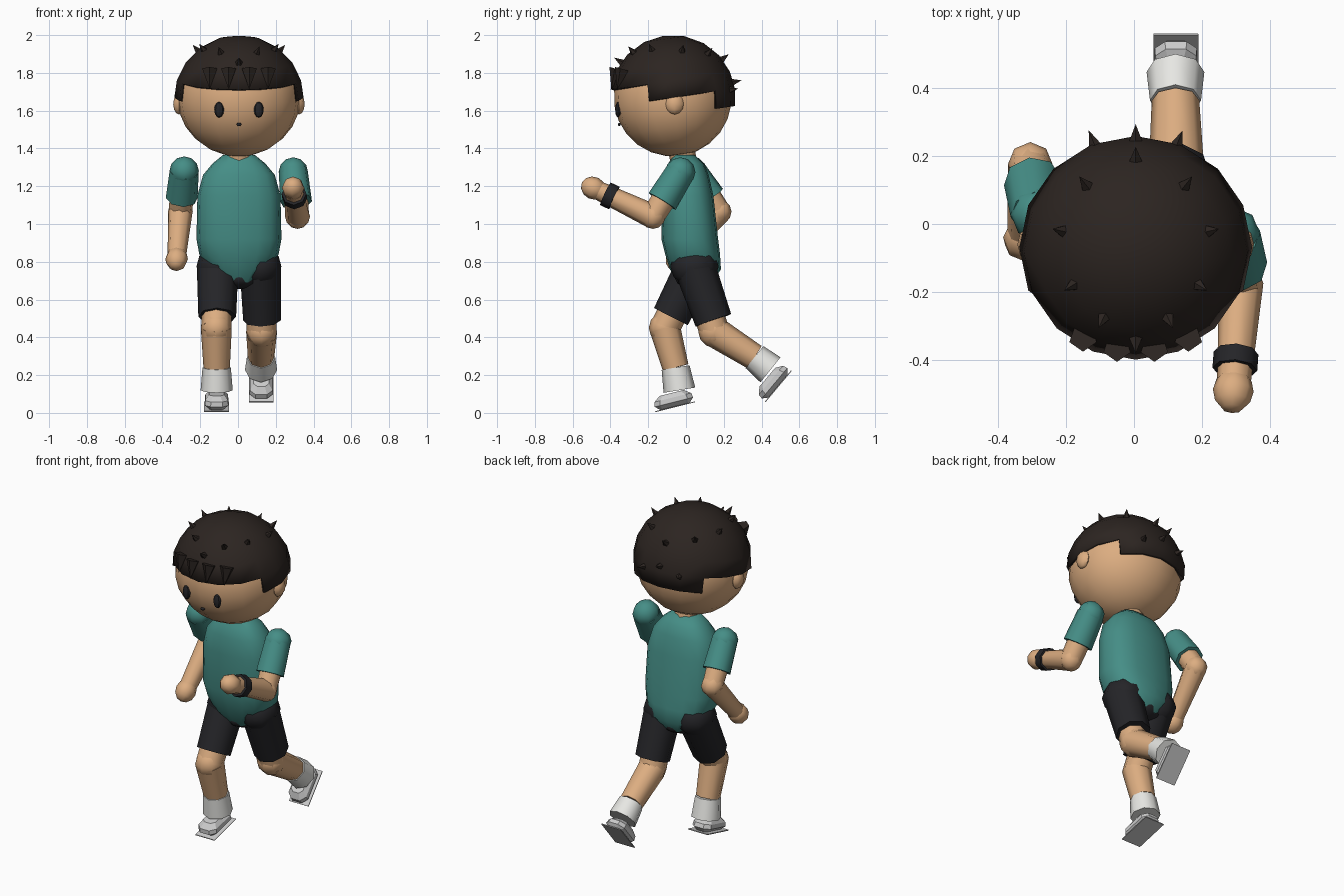
import bpy, bmesh
from math import sin, cos, pi, radians, copysign
from mathutils import Vector, Matrix

if "Cube" in bpy.data.objects:
    bpy.data.objects.remove(bpy.data.objects["Cube"])


def mat(name, c):
    m = bpy.data.materials.new(name)
    m.diffuse_color = (*c, 1)
    m.use_nodes = True
    m.node_tree.nodes["Principled BSDF"].inputs["Base Color"].default_value = m.diffuse_color
    return m


SKIN = mat("skin", (0.72, 0.42, 0.22))
TEAL = mat("teal_cloth", (0.06, 0.27, 0.24))
DARK = mat("dark_cloth", (0.018, 0.018, 0.021))
HAIR = mat("hair_brown", (0.025, 0.018, 0.015))
WHITE = mat("sock_white", (0.8, 0.8, 0.77))


def finish(bm, name, material=None, angle=50):
    bmesh.ops.recalc_face_normals(bm, faces=bm.faces)
    me = bpy.data.meshes.new(name)
    bm.to_mesh(me)
    bm.free()
    me.shade_smooth()
    me.set_sharp_from_angle(angle=radians(angle))
    if material:
        me.materials.append(material)
    o = bpy.data.objects.new(name, me)
    bpy.context.collection.objects.link(o)
    return o


def ball(name, c, r, material, seg=8, rings=6, rot=Matrix(), angle=50):
    bm = bmesh.new()
    m = Matrix.Translation(c) @ rot @ Matrix.Diagonal((*r, 1))
    bmesh.ops.create_uvsphere(bm, u_segments=seg, v_segments=rings, radius=1, matrix=m)
    return finish(bm, name, material, angle)


def tube(name, a, b, r1, r2, material, seg=8):
    a, b = Vector(a), Vector(b)
    bm = bmesh.new()
    m = Matrix.Translation((a + b) / 2) @ (b - a).to_track_quat('Z', 'Y').to_matrix().to_4x4()
    bmesh.ops.create_cone(bm, cap_ends=True, segments=seg, radius1=r1, radius2=r2,
                          depth=(b - a).length, matrix=m)
    return finish(bm, name, material)


def loft(name, rings, material, m=Matrix(), angle=50):
    bm = bmesh.new()
    rows = [[bm.verts.new(m @ Vector(p)) for p in ring] for ring in rings]
    n = len(rows[0])
    for r, s in zip(rows, rows[1:]):
        for i in range(n):
            bm.faces.new((r[i], r[(i + 1) % n], s[(i + 1) % n], s[i]))
    bm.faces.new(rows[0])
    bm.faces.new(rows[-1])
    return finish(bm, name, material, angle)


def oval(z, yc, hx, hy, n=16):
    pw = lambda v: copysign(abs(v) ** 0.8, v) if abs(v) > 1e-6 else 0
    return [(0.005 + hx * pw(cos(2 * pi * i / n)), yc + hy * pw(sin(2 * pi * i / n)), z) for i in range(n)]


# Torso: leaning shirt, pelvis, neck
loft("shirt", [oval(*r) for r in (
    (1.365, -0.01, .085, .055), (1.32, 0, .14, .095), (1.26, 0, .19, .12), (1.15, .01, .22, .135),
    (.92, .02, .225, .15), (.84, .035, .21, .145), (.76, .05, .165, .135), (.69, .05, .09, .09))], TEAL)
ball("pelvis", (.005, .05, .715), (.13, .11, .06), DARK)
tube("neck", (.005, -.01, 1.32), (.005, -.03, 1.42), .07, .07, SKIN)

# Head, pitched slightly forward
HC = Vector((.005, -.07, 1.67))
TILT = Matrix.Rotation(radians(8.5), 4, 'X')
ball("head", HC, (.327, .312, .312), SKIN, 16, 12, TILT)
for s, side in ((-1, "left"), (1, "right")):
    ball(side + "_ear", (.005 + s * .318, -.06, 1.635), (.03, .048, .055), SKIN, 8, 6)
    ball(side + "_eye", (.005 + s * .105, -.36, 1.605), (.026, .015, .042), DARK, 8, 6, angle=20)
ball("mouth", (.005, -.353, 1.527), (.016, .008, .009), DARK, 6, 4)

# Hair cap: high at the brow, lower at the sides, lowest at the nape
bm = bmesh.new()
elev = [-16.5, 0, 16, 34, 52, 71]
HR = Vector((.342, .332, .33))


def on_hair(az, el):
    d = Vector((sin(az) * cos(el), -cos(az) * cos(el), sin(el)))
    return HC + TILT @ (d * HR)


grid = [[bm.verts.new(on_hair(i * pi / 8, radians(e))) for i in range(16)] for e in elev]
pole = bm.verts.new(on_hair(0, pi / 2))
for i in range(16):
    j = (i + 1) % 16
    k = min(i, 15 - i)
    start = 2 if k < 3 else 1 if k < 6 else 0
    for a, b in zip(grid[start:], grid[start + 1:]):
        bm.faces.new((a[i], a[j], b[j], b[i]))
    bm.faces.new((grid[-1][i], grid[-1][j], pole))
bmesh.ops.delete(bm, geom=[v for v in bm.verts if not v.link_faces], context='VERTS')
hair = finish(bm, "hair_cap", HAIR)
sol = hair.modifiers.new("thickness", 'SOLIDIFY')
sol.thickness, sol.offset = .02, -1

# Small spikes over the hair
half = [(.22, -.02, 1.92), (.185, -.18, 1.92), (.097, -.28, 1.91), (.158, .13, 1.92), (.12, .23, 1.71)]
spots = [(s * x, y, z) for x, y, z in half for s in (-1, 1)] + [(0, -.35, 1.86), (0, .19, 1.87), (0, .25, 1.75)]
for x, y, z in spots:
    d = (Vector((x + .005, y, z)) - HC).normalized()
    tube("hair_spike", HC + d * .315, HC + d * .375, .024, 0, HAIR, 5)
# Fringe spikes pointing down
for x, y in ((-.15, -.345), (-.05, -.375), (.06, -.375), (.16, -.345)):
    tube("fringe_spike", (x, y + .01, 1.82), (x, y - .02, 1.715), .042, 0, HAIR, 5)


def arm(side, shoulder, elbow, hand, strap):
    S, E, H = map(Vector, (shoulder, elbow, hand))
    cuff = S.lerp(E, .66)
    ball(side + "_shoulder", S, (.078, .08, .078), TEAL)
    tube(side + "_sleeve", S, cuff, .078, .085, TEAL)
    tube(side + "_upper_arm", cuff, E, .065, .062, SKIN)
    ball(side + "_elbow", E, (.066,) * 3, SKIN)
    tube(side + "_forearm", E, E.lerp(H, .9), .065, .05, SKIN)
    q = (H - E).to_track_quat('Z', 'Y').to_matrix().to_4x4()
    ball(side + "_hand", H, (.06, .06, .068), SKIN, rot=q)
    if strap:
        tube("wrist_strap", E.lerp(H, .65), E.lerp(H, .8), .066, .066, DARK)


arm("right", (.293, -.03, 1.275), (.315, -.175, 1.04), (.292, -.49, 1.19), True)
arm("left", (-.285, .03, 1.28), (-.305, .175, 1.065), (-.325, -.045, .815), False)


def leg(side, hip, hem, knee, sock_top, sock_end, foot, pitch):
    ball(side + "_hip", hip, (.112, .128, .11), DARK)
    tube(side + "_shorts", hip, hem, .11, .1, DARK)
    tube(side + "_thigh", hip, knee, .08, .08, SKIN)
    ball(side + "_knee", knee, (.082, .085, .085), SKIN)
    tube(side + "_shin", knee, sock_top, .082, .07, SKIN)
    tube(side + "_sock", sock_top, sock_end, .075, .085, WHITE)
    m = Matrix.Translation(foot) @ Matrix.Rotation(radians(pitch), 4, 'X')

    def pad(z, hx, hy, c):
        return [(sx * (hx - (c if k else 0)), sy * (hy - (0 if k else c)), z)
                for sx, sy, k in ((1, -1, 0), (1, 1, 0), (1, 1, 1), (-1, 1, 1),
                                  (-1, 1, 0), (-1, -1, 0), (-1, -1, 1), (1, -1, 1))]
    # Faceted shoe on a thin, wider sole
    loft(side + "_shoe", [pad(-.028, .035, .08, .01), pad(-.005, .062, .105, .03),
                          pad(.02, .06, .1, .03), pad(.045, .04, .065, .02)], None, m, 10)
    loft(side + "_sole", [pad(-.033, .066, .108, .001), pad(-.028, .066, .108, .001)], None, m, 10)


leg("right", (.118, .045, .775), (.127, .145, .49), (.125, .15, .43),
    (.122, .363, .295), (.122, .447, .228), (.123, .465, .16), 50)
leg("left", (-.108, .055, .775), (-.11, -.08, .51), (-.115, -.112, .45),
    (-.113, -.055, .24), (-.113, -.035, .12), (-.113, -.065, .062), 14)
